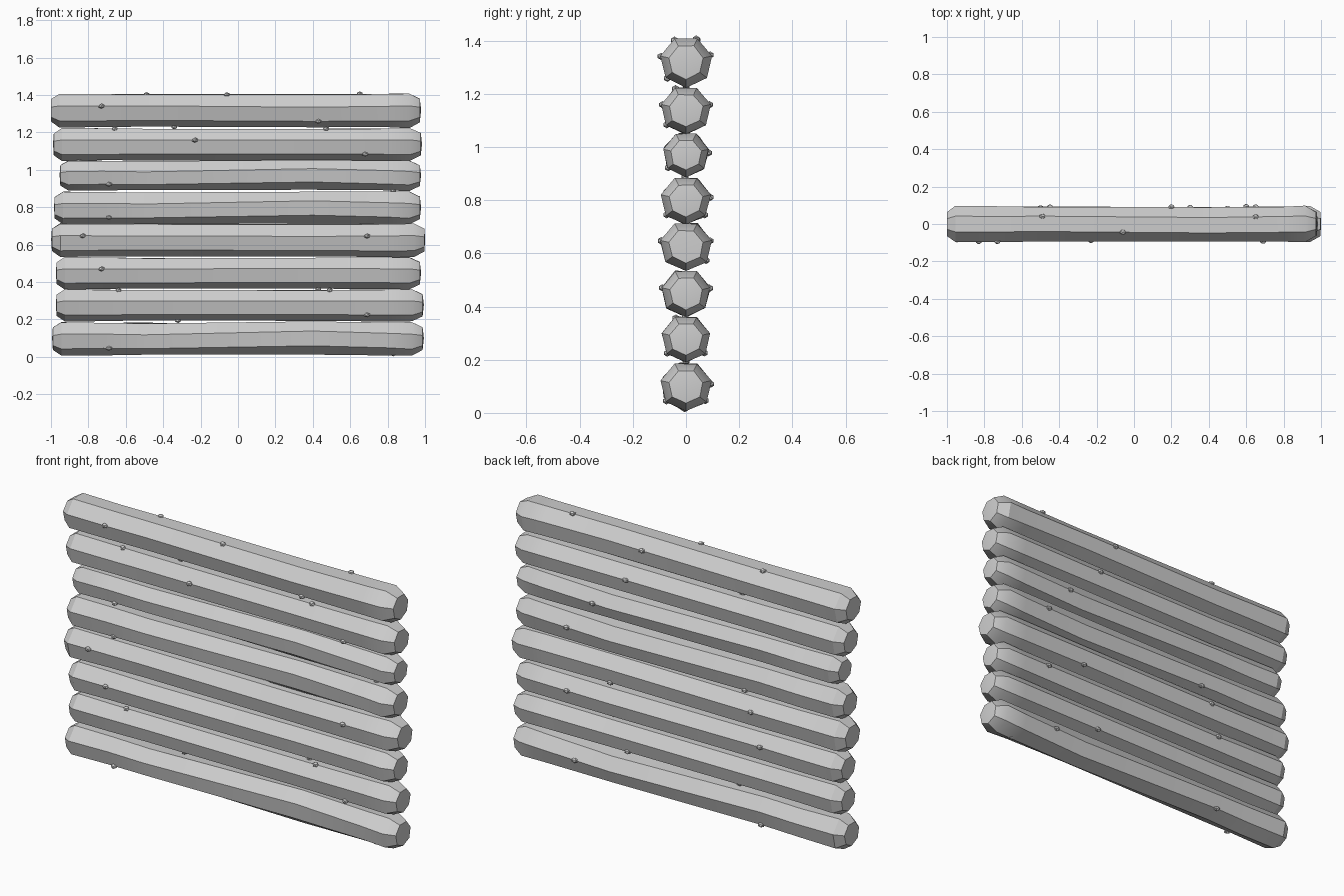
import bpy, bmesh, math, random
from mathutils import Matrix, Vector

if "Cube" in bpy.data.objects:
    bpy.data.objects.remove(bpy.data.objects["Cube"])

random.seed(4)
SIDES = 7

wood = bpy.data.materials.new("plain grey wood")
wood.diffuse_color = (0.62, 0.62, 0.62, 1)
wood.use_nodes = True
wood.node_tree.nodes["Principled BSDF"].inputs["Base Color"].default_value = wood.diffuse_color

# bottom z, top z, left x, right x, twist near x = 0.4 (degrees), knots as (x, corner)
# corners: 0 bottom, 1-3 up the front, 4-6 down the back
LOGS = [
    (0.004, 0.187, -0.99, 0.99, 12, [(-0.69, 1), (0.83, 0), (-0.5, 6), (0.6, 5)]),
    (0.187, 0.362, -0.97, 0.99, 0, [(-0.64, 3), (0.49, 3), (0.69, 1), (-0.32, 0), (0.3, 6)]),
    (0.357, 0.535, -0.97, 0.975, 2, [(-0.73, 2), (0.43, 0), (-0.5, 5), (0.65, 5)]),
    (0.530, 0.715, -0.995, 1.0, -2, [(-0.83, 2), (0.69, 2), (-0.45, 5), (0.4, 6)]),
    (0.705, 0.885, -0.98, 0.975, 10, [(-0.69, 1), (0.65, 5), (-0.4, 6)]),
    (0.885, 1.052, -0.95, 0.975, 11, [(-0.69, 1), (0.83, 0), (0.5, 5)]),
    (1.045, 1.225, -0.985, 0.98, 0, [(-0.66, 3), (0.47, 3), (-0.23, 2), (0.68, 1), (-0.85, 0), (0.3, 5)]),
    (1.222, 1.410, -1.0, 0.975, -4, [(-0.73, 2), (-0.34, 0), (0.43, 1), (0.65, 4), (-0.06, 3), (-0.49, 4), (0.2, 5)]),
]


def build_log(index, bottom, top, x0, x1, twist, knots):
    r = (top - bottom) / 1.9
    cz = bottom + r
    # stations along the log: x, radius factor, twist factor
    stations = [(x0, 0.66, 0), (x0 + 0.045, 1.0, 0), (-0.72, 0.97, 0.1),
                (-0.5, 0.95, -0.1), (0.4, 0.96, 1.0), (0.8, 0.98, 0.3),
                (x1 - 0.06, 1.0, 0), (x1 - 0.003, 0.68, 0)]

    def corner(x, scale, tw, k, jitter=0.0):
        a = math.radians(-90 - twist * tw) - k * math.tau / SIDES
        rad = r * scale * (1 - jitter)
        return Vector((x, rad * 1.03 * math.cos(a), cz + rad * math.sin(a)))

    bm = bmesh.new()
    rings = []
    for x, s, tw in stations:
        rings.append([bm.verts.new(corner(x, s, tw, k, random.uniform(0, 0.05)))
                      for k in range(SIDES)])
    for a, b in zip(rings, rings[1:]):
        for k in range(SIDES):
            n = (k + 1) % SIDES
            bm.faces.new((a[k], a[n], b[n], b[k]))
    # slightly domed ends
    for ring, x in ((rings[0], x0 - 0.004), (rings[-1], x1 + 0.004)):
        tip = bm.verts.new((max(-1, min(1, x)), 0, cz))
        for k in range(SIDES):
            bm.faces.new((ring[k], ring[(k + 1) % SIDES], tip))
    # small knots on the corners
    for x, k in knots:
        for p, q in zip(stations, stations[1:]):
            if p[0] <= x <= q[0]:
                t = (x - p[0]) / (q[0] - p[0])
                s = p[1] + (q[1] - p[1]) * t
                tw = p[2] + (q[2] - p[2]) * t
                pos = corner(x, s, tw, k, 0.03)
                pos.z = max(pos.z, 0.016)
                m = Matrix.Translation(pos) @ Matrix.Diagonal((1.2, 1, 0.9, 1))
                bmesh.ops.create_icosphere(bm, subdivisions=1, radius=0.015, matrix=m)
                break
    bmesh.ops.recalc_face_normals(bm, faces=bm.faces)
    # smooth along the grain, sharp across the corners
    for f in bm.faces:
        f.smooth = True
    for e in bm.edges:
        e.smooth = e.calc_face_angle(0) < math.radians(30)
    name = f"log_{index}"
    mesh = bpy.data.meshes.new(name)
    bm.to_mesh(mesh)
    bm.free()
    mesh.materials.append(wood)
    bpy.context.collection.objects.link(bpy.data.objects.new(name, mesh))


# stacked wall of logs
for i, spec in enumerate(LOGS, 1):
    build_log(i, *spec)
